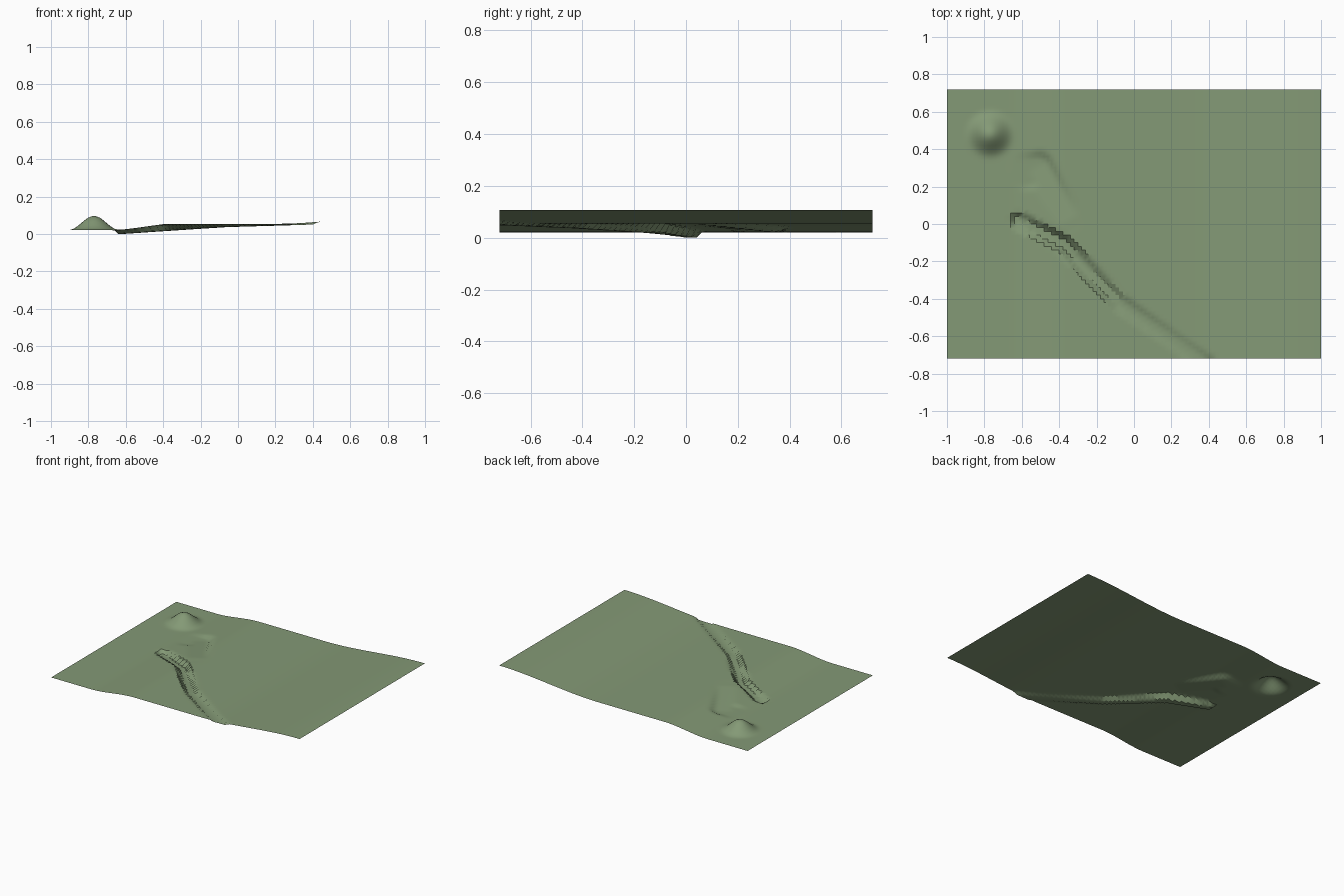
import bpy, bmesh, math
from mathutils import Vector

if "Cube" in bpy.data.objects:
    bpy.data.objects.remove(bpy.data.objects["Cube"])

NX, NY, HX, HY = 100, 72, 1.0, 0.72
DITCH = [(-0.62, 0.02, 0.0), (-0.38, -0.105, 0.016), (-0.08, -0.42, 0.036), (0.36, -0.725, 0.049), (0.66, -0.93, 0.055)]
RAMP = [(-0.51, 0.31, 0.022), (-0.35, 0.02, 0.053)]


def smooth(a, b, v):
    t = max(0.0, min(1.0, (v - a) / (b - a)))
    return t * t * (3 - 2 * t)


def nearest(path, x, y):
    """Distance to a path in plan, and the path height there."""
    best = (9.0, 0.0)
    for a, b in zip(path, path[1:]):
        ax, ay, az = a
        dx, dy, dz = b[0] - ax, b[1] - ay, b[2] - az
        t = max(0.0, min(1.0, ((x - ax) * dx + (y - ay) * dy) / (dx * dx + dy * dy)))
        best = min(best, (math.hypot(x - ax - t * dx, y - ay - t * dy), az + t * dz))
    return best


def height(x, y):
    # terraced ground rising towards +x
    z = 0.021 + 0.033 * smooth(-0.68, -0.33, x) + 0.054 * smooth(0.2, 1.0, x)
    # round hill
    r = math.hypot(x + 0.77, y - 0.48)
    if r < 0.135:
        z += 0.0375 * (1 + math.cos(math.pi * r / 0.135))
    # levelled pad and graded ramp leading up from it
    k = 1 - smooth(0.07, 0.11, math.hypot(x + 0.58, y - 0.28))
    z += (0.022 - z) * k
    d, rz = nearest(RAMP, x, y)
    z += (rz - z) * (1 - smooth(0.045, 0.085, d))
    # winding ditch
    d, fz = nearest(DITCH, x, y)
    z += (fz - z) * (1 - smooth(0.028, 0.044, d))
    return z


# terrain sheet
bm = bmesh.new()
bmesh.ops.create_grid(bm, x_segments=NX, y_segments=NY, size=1.0)
for v in bm.verts:
    x, y = v.co.x * HX, v.co.y * HY
    v.co = Vector((x, y, height(x, y)))
mesh = bpy.data.meshes.new("terrain")
bm.to_mesh(mesh)
bm.free()
terrain = bpy.data.objects.new("terrain", mesh)
bpy.context.collection.objects.link(terrain)

mat = bpy.data.materials.new("grass")
mat.diffuse_color = (0.23, 0.32, 0.18, 1)
mat.use_nodes = True
mat.node_tree.nodes["Principled BSDF"].inputs["Base Color"].default_value = mat.diffuse_color
mesh.materials.append(mat)

bpy.context.view_layer.objects.active = terrain
terrain.select_set(True)
bpy.ops.object.shade_smooth_by_angle(angle=math.radians(30))
